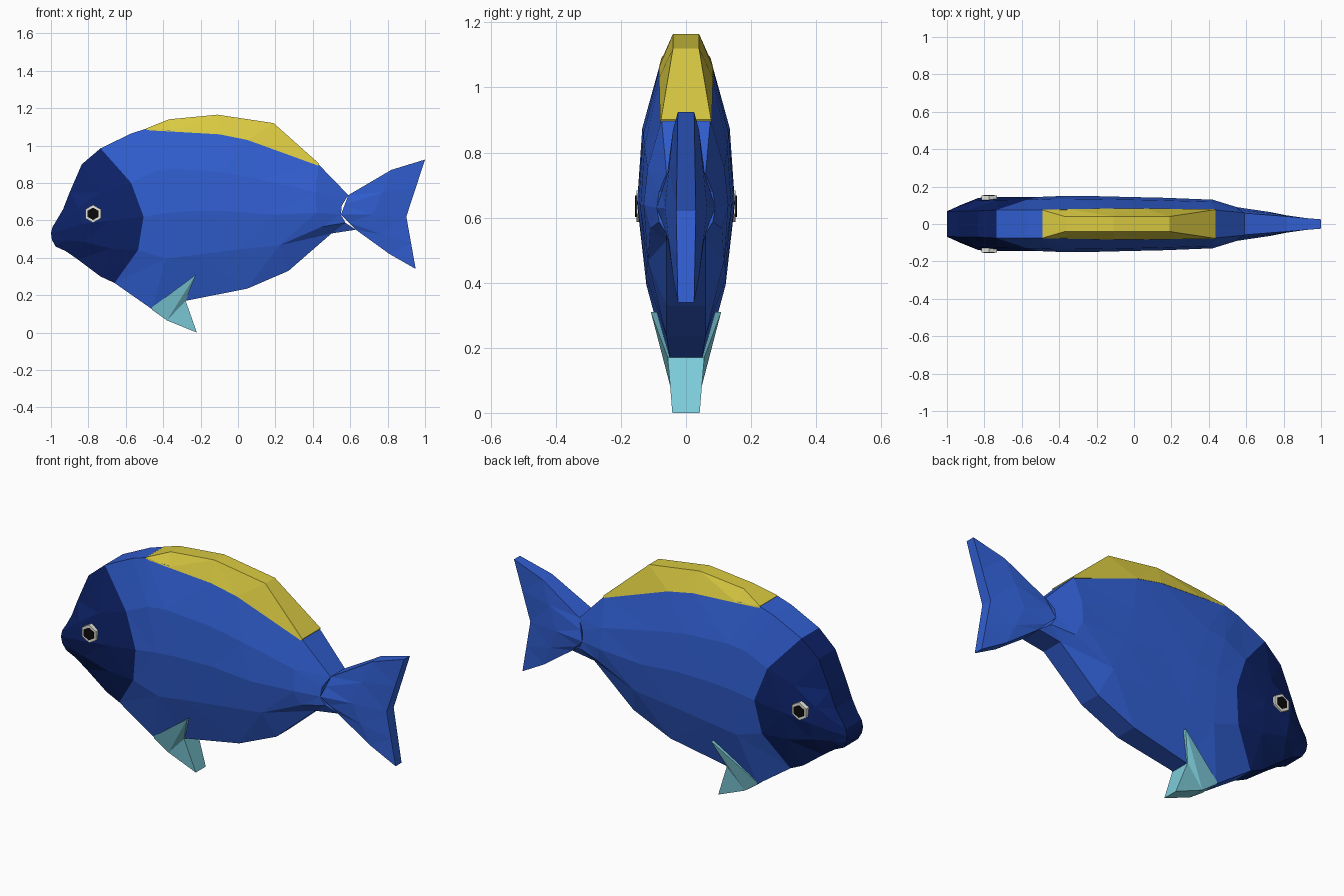
import bpy, bmesh, math

cube = bpy.data.objects.get("Cube")
if cube:
    bpy.data.objects.remove(cube, do_unlink=True)


def material(name, rgb):
    m = bpy.data.materials.new(name)
    m.use_nodes = True
    m.diffuse_color = (*rgb, 1)
    m.node_tree.nodes["Principled BSDF"].inputs["Base Color"].default_value = (*rgb, 1)
    return m


BLUE = material("blue", (0.030, 0.112, 0.630))
NAVY = material("navy", (0.0040, 0.0165, 0.140))
YELLOW = material("yellow", (0.700, 0.590, 0.054))
CYAN = material("pale_cyan", (0.209, 0.610, 0.710))
WHITE = material("eye_white", (0.80, 0.80, 0.74))
BLACK = material("pupil_black", (0.003, 0.003, 0.003))


def skin(name, halves, mat):
    """Join rings given as (x, half width, z) points from top to bottom, mirrored in y."""
    bm = bmesh.new()
    rings = []
    for half in halves:
        pts = [(x, -w, z) for x, w, z in half] + [(x, w, z) for x, w, z in reversed(half)]
        rings.append([bm.verts.new(p) for p in pts])
    n = len(rings[0])
    for a, b in zip(rings, rings[1:]):
        for i in range(n):
            j = (i + 1) % n
            bm.faces.new((a[i], a[j], b[j], b[i]))
    bm.faces.new(rings[0])
    bm.faces.new(rings[-1])
    bmesh.ops.remove_doubles(bm, verts=bm.verts, dist=0.0005)
    bmesh.ops.recalc_face_normals(bm, faces=bm.faces)
    bmesh.ops.triangulate(bm, faces=bm.faces, quad_method='SHORT_EDGE')
    me = bpy.data.meshes.new(name)
    bm.to_mesh(me)
    bm.free()
    me.materials.append(mat)
    ob = bpy.data.objects.new(name, me)
    bpy.context.collection.objects.link(ob)
    return ob


def section(top, mid, low, curved=True):
    """Five points from top to bottom; each input is (x, half width, z)."""
    if curved:
        upper = [0.375 * a + 0.75 * b - 0.125 * c for a, b, c in zip(top, mid, low)]
        lower = [-0.125 * a + 0.75 * b + 0.375 * c for a, b, c in zip(top, mid, low)]
    else:
        upper = [(a + b) / 2 for a, b in zip(top, mid)]
        lower = [(a + b) / 2 for a, b in zip(mid, low)]
    return [top, upper, mid, lower, low]


# Head, ending in a curved rear edge that the body shares
gill = section((-.735, .075, .985), (-.505, .145, .62), (-.66, .06, .265))
skin("head", [
    section((-.97, .065, .60), (-1.0, .068, .53), (-.975, .06, .46)),
    section((-.935, .07, .66), (-.93, .10, .55), (-.92, .06, .435)),
    section((-.90, .07, .75), (-.83, .14, .58), (-.855, .06, .39)),
    section((-.835, .07, .90), (-.68, .145, .60), (-.735, .06, .30)),
    gill], NAVY)

# Body, narrowing to the tail root
skin("body", [
    gill,
    section((-.57, .075, 1.065), (-.38, .15, .64), (-.46, .05, .125)),
    section((-.49, .075, 1.09), (-.25, .15, .65), (-.28, .05, .17)),
    section((-.10, .08, 1.065), (-.05, .145, .65), (.05, .06, .235)),
    section((.05, .08, 1.035), (.17, .14, .63), (.27, .06, .33)),
    section((.43, .075, .90), (.42, .13, .64), (.50, .06, .53)),
    section((.59, .06, .735), (.55, .09, .63), (.63, .06, .55))], BLUE)

# Forked tail fin
skin("tail_fin", [
    section((.59, .058, .735), (.55, .09, .63), (.63, .058, .55), False),
    section((.82, .04, .87), (.72, .065, .63), (.81, .04, .42), False),
    section((1.0, .025, .925), (.90, .03, .62), (.95, .025, .34), False)], BLUE)

# Dorsal fin along the back
skin("dorsal_fin", [
    [(-.49, .075, 1.092), (-.49, .077, 1.082)],
    [(-.37, .04, 1.14), (-.36, .080, 1.075)],
    [(-.11, .04, 1.165), (-.10, .083, 1.060)],
    [(.19, .04, 1.12), (.05, .083, 1.030)],
    [(.435, .077, .902), (.43, .079, .892)]], YELLOW)

# Pelvic fin, flaring up onto the belly
skin("pelvic_fin", [
    [(-.46, .056, .135), (-.46, .052, .122)],
    [(-.225, .108, .31), (-.38, .044, .065)],
    [(-.28, .056, .17), (-.22, .042, 0)]], CYAN)


# Eyes: a hexagonal white with a pupil on each flank
def disc(name, radius, depth, y, mat):
    bpy.ops.mesh.primitive_cylinder_add(vertices=6, radius=radius, depth=depth,
                                        location=(-.775, y, .635),
                                        rotation=(math.pi / 2, 0, 0))
    ob = bpy.context.object
    ob.name = name
    ob.data.materials.append(mat)


for side, s in (("left", 1), ("right", -1)):
    disc(side + "_eye_white", .048, .03, s * .137, WHITE)
    disc(side + "_pupil", .033, .03, s * .141, BLACK)
